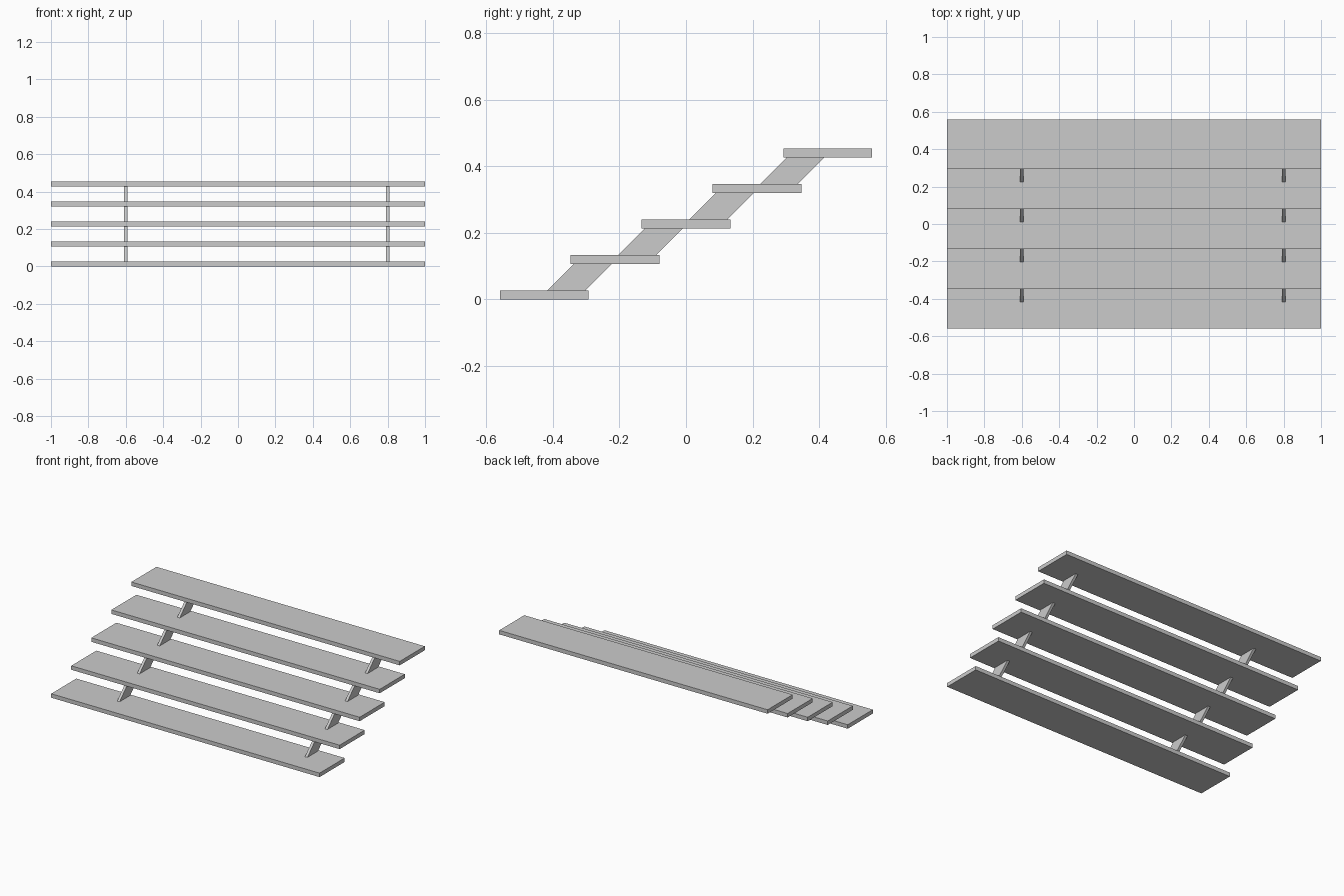
import bpy

if "Cube" in bpy.data.objects:
    bpy.data.objects.remove(bpy.data.objects["Cube"])

STEPS = 5
RUN, RISE = 0.2133, 0.1067
DEPTH, THICK = 0.2667, 0.0267


def prism(name, profile, x0, x1):
    """Extrude a closed (y, z) profile, counter-clockwise seen from +x, along x."""
    n = len(profile)
    verts = [(x, y, z) for x in (x0, x1) for y, z in profile]
    faces = [tuple(reversed(range(n))), tuple(range(n, 2 * n))]
    faces += [(i, (i + 1) % n, (i + 1) % n + n, i + n) for i in range(n)]
    mesh = bpy.data.meshes.new(name)
    mesh.from_pydata(verts, [], faces)
    obj = bpy.data.objects.new(name, mesh)
    bpy.context.collection.objects.link(obj)
    return obj


for i in range(STEPS):
    y = (i - (STEPS - 1) / 2) * RUN
    z = i * RISE

    # Flat tread board
    f, b = y - DEPTH / 2, y + DEPTH / 2
    prism(f"tread_{i + 1}", [(f, z), (b, z), (b, z + THICK), (f, z + THICK)], -1, 1)

    # Slanted 45 degree brackets up to the next tread
    if i < STEPS - 1:
        lo, hi = z + THICK, z + RISE
        lean = hi - lo
        a, c = y + 0.01, y + 0.1235
        profile = [(a, lo), (c, lo), (c + lean, hi), (a + lean, hi)]
        for side, x in (("left", -0.6), ("right", 0.8)):
            prism(f"{side}_bracket_{i + 1}", profile, x - 0.009, x + 0.009)
